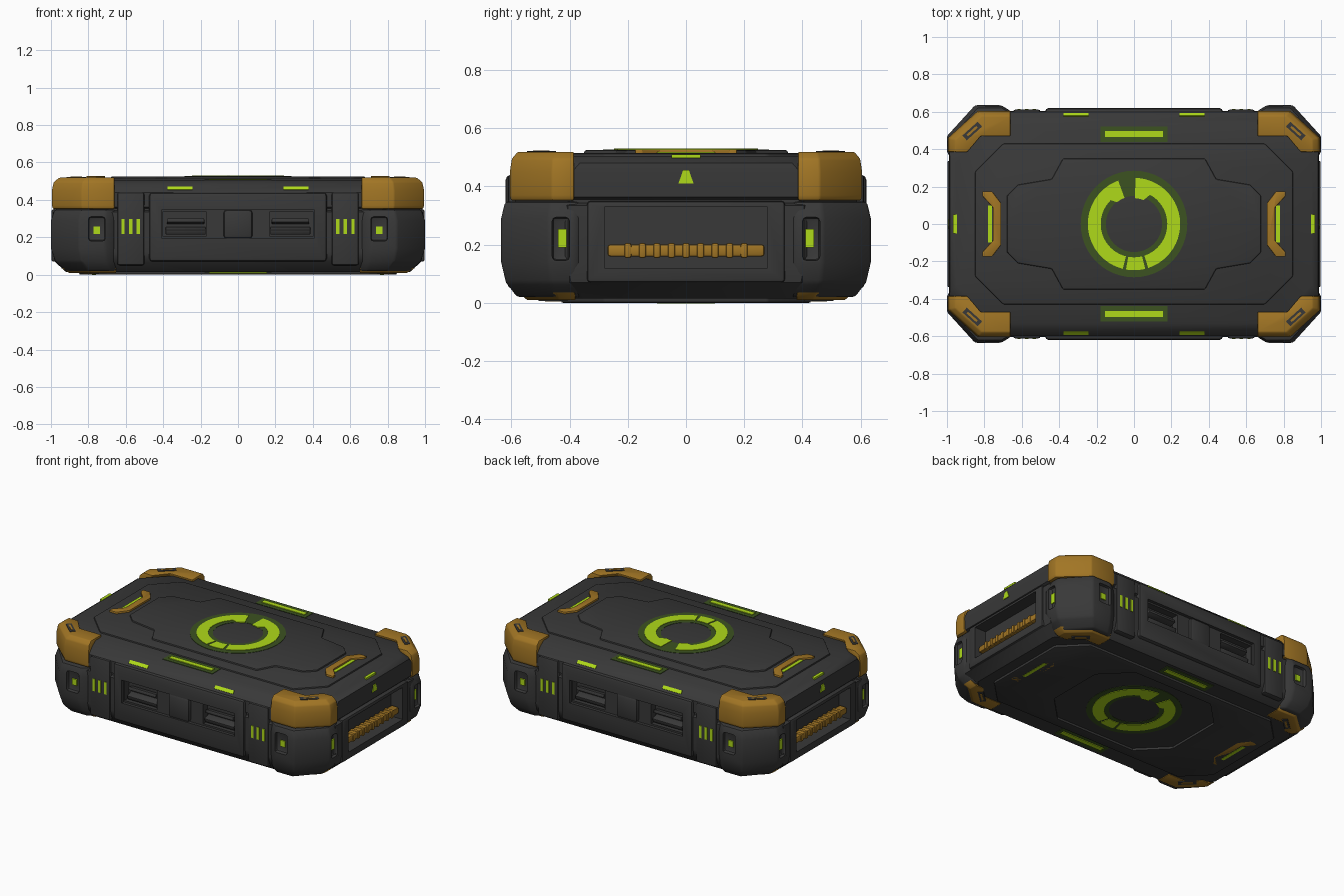
import bpy, bmesh, math
from mathutils import Matrix, Vector

if "Cube" in bpy.data.objects:
    bpy.data.objects.remove(bpy.data.objects["Cube"])


def material(name, col):
    m = bpy.data.materials.new(name)
    m.diffuse_color = (*col, 1)
    m.use_nodes = True
    m.node_tree.nodes["Principled BSDF"].inputs["Base Color"].default_value = m.diffuse_color
    return m


DARK = material("charcoal", (0.040, 0.040, 0.040))
AMBER = material("amber", (0.36, 0.18, 0.018))
GREEN = material("lime_light", (0.43, 0.70, 0.010))
GLOW = material("dim_green", (0.045, 0.085, 0.015))
SIGNS = (-1, 1)
QUADS = [(sx, sy) for sx in SIGNS for sy in SIGNS]


def finish(name, bm, mat, bevel=0.0, cuts=()):
    """Turn a bmesh into an object, bevel it, cut pockets, apply everything."""
    bmesh.ops.recalc_face_normals(bm, faces=bm.faces)
    me = bpy.data.meshes.new(name)
    bm.to_mesh(me)
    bm.free()
    ob = bpy.data.objects.new(name, me)
    bpy.context.collection.objects.link(ob)
    me.materials.append(mat)
    if bevel:
        b = ob.modifiers.new("bevel", 'BEVEL')
        b.width, b.segments, b.limit_method = bevel, 2, 'ANGLE'
        b.angle_limit = math.radians(25)
    for c in cuts:
        m = ob.modifiers.new("cut", 'BOOLEAN')
        m.object, m.operation, m.solver = c, 'DIFFERENCE', 'EXACT'
    if ob.modifiers:
        dg = bpy.context.evaluated_depsgraph_get()
        new = bpy.data.meshes.new_from_object(ob.evaluated_get(dg))
        ob.modifiers.clear()
        ob.data = new
    return ob


def loft(name, rings, mat, bevel=0.0, cuts=()):
    bm = bmesh.new()
    vs = [[bm.verts.new(p) for p in r] for r in rings]
    n = len(vs[0])
    for a, b in zip(vs, vs[1:]):
        for i in range(n):
            bm.faces.new((a[i], a[(i + 1) % n], b[(i + 1) % n], b[i]))
    bm.faces.new(vs[0])
    bm.faces.new(vs[-1])
    return finish(name, bm, mat, bevel, cuts)


def prism(name, pts, z0, z1, mat, bevel=0.0, cuts=()):
    return loft(name, [[(x, y, z) for x, y in pts] for z in (z0, z1)], mat, bevel, cuts)


def box(name, c, s, mat, bevel=0.0, cuts=(), rx=0.0, rz=0.0):
    bm = bmesh.new()
    bmesh.ops.create_cube(bm, size=1, matrix=Matrix.Translation(c) @ Matrix.Rotation(rz, 4, 'Z')
                          @ Matrix.Rotation(rx, 4, 'X') @ Matrix.Diagonal((*s, 1)))
    return finish(name, bm, mat, bevel, cuts)


def octagon(hx, hy, c):
    return [(hx, -hy + c), (hx, hy - c), (hx - c, hy), (-hx + c, hy),
            (-hx, hy - c), (-hx, -hy + c), (-hx + c, -hy), (hx - c, -hy)]


def arc(name, r0, r1, a0, a1, z0, z1, mat, head=0.0):
    """Flat ring segment; head widens the inner edge over the last stretch."""
    n = 24
    angs = [math.radians(a0 + (a1 - a0) * i / n) for i in range(n + 1)]
    inner = [r0 - (head if i > n * 0.84 else 0) for i in range(n + 1)]
    pts = [(r1 * math.cos(a), r1 * math.sin(a)) for a in angs]
    pts += [(r * math.cos(a), r * math.sin(a)) for r, a in zip(inner[::-1], angs[::-1])]
    return prism(name, pts, z0, z1, mat)


# Cutters for latch pockets, handle pockets, corner dimples and the base recess
front_cuts, side_cuts, dimples = [], [], []
for s in SIGNS:
    front_cuts.append(box("pocket_cutter", (0, s * 0.65, 0.27), (0.82, 0.10, 0.15), DARK))
    for sx in SIGNS:
        front_cuts.append(box("slot_cutter", (sx * 0.285, s * 0.63, 0.27), (0.235, 0.15, 0.128), DARK))
        dimples.append(box("dimple_cutter", (sx * 0.755, s * 0.66, 0.245), (0.09, 0.10, 0.13), DARK, 0.015))
        dimples.append(box("dimple_cutter", (sx * 1.03, s * 0.43, 0.22), (0.10, 0.06, 0.15), DARK, 0.015))
    side_cuts.append(box("handle_cutter", (s * 1.0, 0, 0.225), (0.17, 0.56, 0.21), DARK))
base_cut = prism("base_cutter", octagon(0.46, 0.36, 0.17), -0.05, 0.014, DARK)
cutters = front_cuts + side_cuts + dimples + [base_cut]

# Main shell with a seam under the lid
levels = [(0.015, 0.92, 0.545), (0.07, 0.98, 0.595), (0.12, 0.99, 0.605), (0.335, 0.99, 0.605),
          (0.343, 0.97, 0.588), (0.355, 0.97, 0.588), (0.363, 0.985, 0.602), (0.44, 0.99, 0.60),
          (0.48, 0.985, 0.565), (0.505, 0.95, 0.53)]
loft("case_shell", [[(x, y, z) for x, y in octagon(hx, hy, 0.20)] for z, hx, hy in levels],
     DARK, 0, front_cuts + side_cuts)

# Lid plates on top, base plate below
prism("lid_plate", octagon(0.85, 0.43, 0.15), 0.49, 0.515, DARK, 0.010)
half = [(0.68, 0.0), (0.68, 0.15), (0.62, 0.21), (0.44, 0.24), (0.38, 0.35)]
right = [(x, -y) for x, y in half[:0:-1]] + half
prism("lid_raised_panel", right + [(-x, -y) for x, y in right], 0.50, 0.525, DARK, 0.008)
prism("base_plate", octagon(0.85, 0.43, 0.15), 0.0, 0.03, DARK, 0.008, [base_cut])
prism("base_rim", octagon(0.52, 0.41, 0.19), 0.001, 0.03, DARK, 0.008, [base_cut])

# Glowing ring, accent bars and brackets on both faces
for tag, z, d in (("lid", 0.525, 1), ("base", 0.014, -1)):
    for a in (0, 180):
        arc(tag + "_ring_glow", 0.15, 0.285, a, a + 180, z - 0.003 * d, z + 0.002 * d, GLOW)
    for a0, a1, h in ((-72, 88, 0.04), (256, 110, 0.03), (260, 284, 0)):
        arc(tag + "_ring_light", 0.178, 0.247, a0, a1, z, z + 0.005 * d, GREEN, h)
    zl = 0.505 if d > 0 else 0.015
    zp = 0.515 if d > 0 else 0.002
    for s in SIGNS:
        box(tag + "_bar_glow", (0, s * 0.48, zl), (0.36, 0.085, 0.006), GLOW)
        box(tag + "_bar_light", (0, s * 0.48, zl + 0.003 * d), (0.31, 0.032, 0.009), GREEN)
        br = [(0.81, 0.175), (0.76, 0.175), (0.71, 0.11), (0.71, -0.11), (0.76, -0.175), (0.81, -0.175),
              (0.81, -0.15), (0.755, -0.09), (0.755, 0.09), (0.81, 0.15)]
        top = 0.527 if d > 0 else 0.0
        prism(tag + "_bracket", [(s * x, y) for x, y in br], 0.505 if d > 0 else 0.02, top, AMBER, 0.003)
        box(tag + "_bracket_light", (s * 0.769, 0, zp), (0.022, 0.20, 0.008), GREEN)

# Corners: dark lower bumpers, amber upper caps, amber feet
bump = [(0.66, 0.36), (0.66, 0.605), (0.71, 0.635), (0.85, 0.635), (1.0, 0.47), (1.0, 0.385), (0.985, 0.36)]
cap = [(0.66, 0.48), (0.66, 0.605), (0.835, 0.605), (0.995, 0.46), (0.995, 0.385), (0.92, 0.385), (0.84, 0.48)]


def corner(name, pts, o, lv, sx, sy, mat, bevel, cuts=()):
    loft(name, [[(sx * (o[0] + (x - o[0]) * k), sy * (o[1] + (y - o[1]) * k), z) for x, y in pts]
                for z, k in lv], mat, bevel, cuts)


for sx, sy in QUADS:
    corner("corner_bumper", bump, (0.6, 0.36),
           [(0.02, 0.80), (0.07, 0.94), (0.14, 1), (0.29, 1), (0.348, 0.95)], sx, sy, DARK, 0.010, dimples)
    corner("corner_cap", cap, (0.66, 0.38),
           [(0.352, 0.985), (0.37, 1), (0.45, 1), (0.495, 0.97), (0.519, 0.88)], sx, sy, AMBER, 0.006)
    corner("corner_foot", cap, (0.62, 0.36), [(0.010, 0.76), (0.036, 0.87)], sx, sy, AMBER, 0.004)
    ang = -sx * sy * math.radians(42)
    for z, k, t in ((0.518, 1, "cap_slot"), (0.010, 0.92, "foot_slot")):
        box(t, (sx * 0.865 * k, sy * 0.497 * k, z), (0.11, 0.035, 0.008), DARK, rz=ang)
        box(t + "_core", (sx * 0.865 * k, sy * 0.497 * k, z), (0.07, 0.012, 0.012), AMBER, rz=ang)
    # Small status lights in the corner dimples
    box("corner_dot_light", (sx * 0.755, sy * 0.613, 0.238), (0.036, 0.009, 0.04), GREEN)
    box("corner_slot_light", (sx * 0.983, sy * 0.425, 0.222), (0.009, 0.03, 0.065), GREEN)

# Front and back: raised panel, latches, ribbed columns and lights
tilt = math.atan2(0.04, 0.035)
for s in SIGNS:
    box("latch_panel", (0, s * 0.585, 0.255), (0.95, 0.07, 0.37), DARK, 0.018, front_cuts)
    box("latch_divider", (0, s * 0.595, 0.27), (0.155, 0.048, 0.155), DARK, 0.018)
    for sx in SIGNS:
        box("latch_grip", (sx * 0.28, s * 0.572, 0.285), (0.20, 0.045, 0.022), DARK, 0.005, rx=s * 0.25)
        box("latch_lip", (sx * 0.28, s * 0.57, 0.235), (0.215, 0.05, 0.03), DARK, 0.006, rx=-s * 0.35)
        box("side_column", (sx * 0.573, s * 0.585, 0.245), (0.145, 0.054, 0.39), DARK, 0.012)
        for i in range(3):
            box("column_light", (sx * (0.533 + 0.041 * i), s * 0.612, 0.257), (0.018, 0.008, 0.08), GREEN)
        box("edge_light", (sx * 0.31, s * 0.583, 0.46), (0.135, 0.022, 0.008), GREEN, rx=-s * tilt)

# Ends: handle frame, ribbed handle, warning light
tri = [(-0.026, 0.41), (0.026, 0.41), (0.010, 0.456), (-0.010, 0.456)]
for s in SIGNS:
    box("handle_frame", (s * 0.968, 0, 0.21), (0.06, 0.68, 0.28), DARK, 0.012, side_cuts)
    box("handle_grip", (s * 0.952, 0, 0.18), (0.055, 0.54, 0.042), AMBER, 0.010)
    for i in range(9):
        box("handle_rib", (s * 0.954, -0.2 + 0.05 * i, 0.18), (0.062, 0.024, 0.050), AMBER, 0.006)
    loft("warning_light", [[(s * x, y, z) for y, z in tri] for x in (0.985, 0.993)], GREEN)
    box("end_edge_light", (s * 0.957, 0, 0.503), (0.02, 0.10, 0.012), GREEN)

# Remove cutters, then smooth everything with sharp creases kept
for c in cutters:
    bpy.data.objects.remove(c)
for ob in bpy.context.scene.objects:
    ob.select_set(True)
    bpy.context.view_layer.objects.active = ob
bpy.ops.object.shade_smooth_by_angle(angle=math.radians(32))
